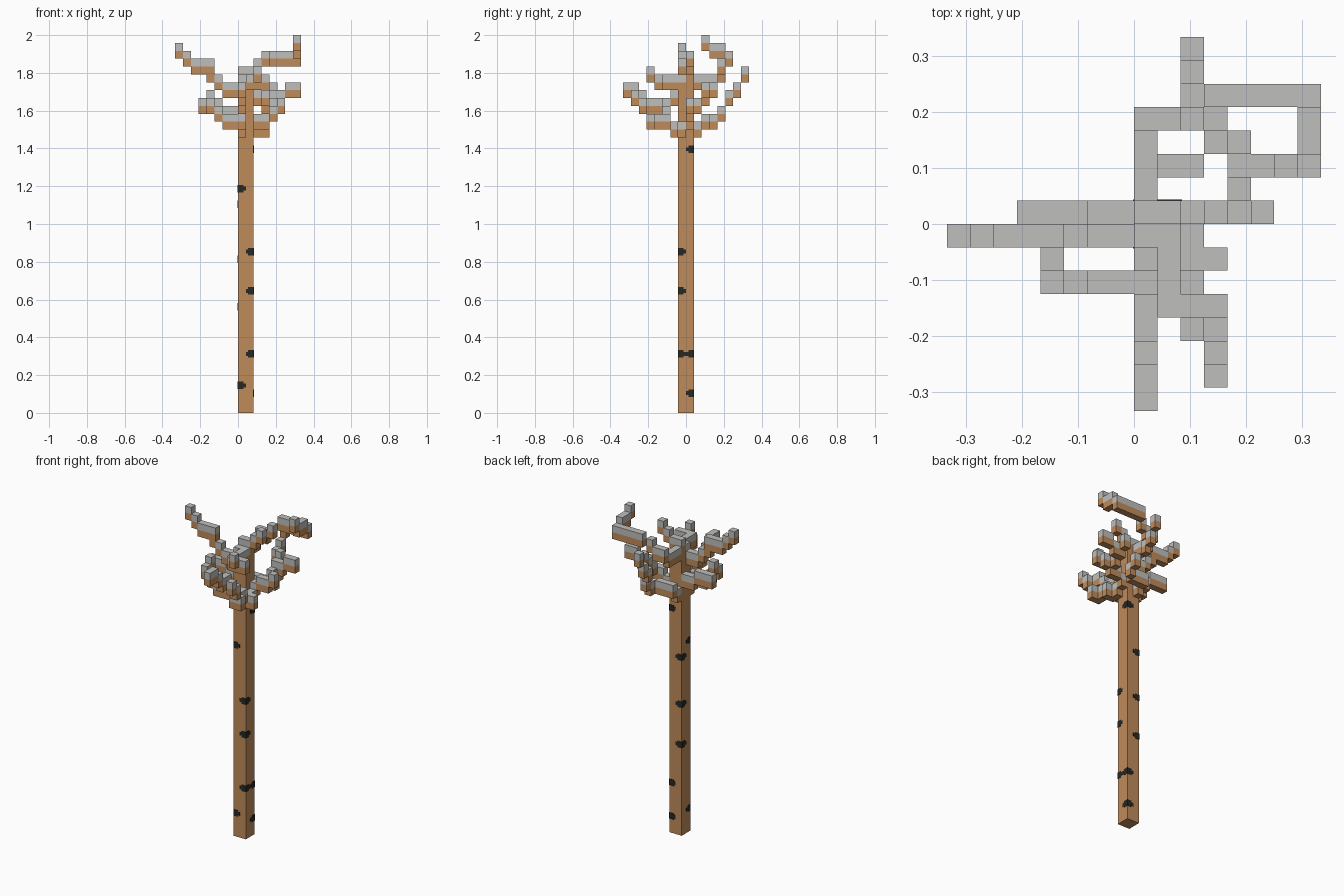
import bpy
import bmesh
from mathutils import Vector

UNIT = 1 / 24  # edge length of one block
DIRECTIONS = {
    "left": Vector((1, 0, 0)),
    "right": Vector((-1, 0, 0)),
    "back": Vector((0, 1, 0)),
    "front": Vector((0, -1, 0)),
    "up": Vector((0, 0, 1)),
}

default_cube = bpy.data.objects.get("Cube")
if default_cube:
    bpy.data.objects.remove(default_cube, do_unlink=True)


def make_material(name, colour):
    material = bpy.data.materials.new(name)
    material.use_nodes = True
    material.diffuse_color = (*colour, 1)
    shader = material.node_tree.nodes["Principled BSDF"]
    shader.inputs["Base Color"].default_value = (*colour, 1)
    return material


bark = make_material("brown bark", (0.52, 0.26, 0.105))
snow = make_material("grey snow", (0.52, 0.52, 0.51))
dark = make_material("dark bark mark", (0.02, 0.02, 0.017))


def make_object(name, builder, material):
    mesh = bpy.data.meshes.new(name)
    builder.to_mesh(mesh)
    builder.free()
    mesh.materials.append(material)
    part = bpy.data.objects.new(name, mesh)
    bpy.context.collection.objects.link(part)


def add_box(builder, low, high):
    """Add a box between two corners given in world units."""
    centre, size = (low + high) / 2, high - low
    for vert in bmesh.ops.create_cube(builder, size=1)["verts"]:
        vert.co = centre + vert.co * size


def make_blocks(name, cells, material):
    """Join grid cells into one solid without faces between neighbours."""
    builder = bmesh.new()
    for cell in sorted(cells):
        low = Vector(cell) * UNIT
        add_box(builder, low, low + Vector.Fill(3, UNIT))
    hidden = []
    for face in builder.faces:
        outside = (face.calc_center_median() + face.normal * UNIT / 2) / UNIT
        if tuple(int(value // 1) for value in outside) in cells:
            hidden.append(face)
    bmesh.ops.delete(builder, geom=hidden, context="FACES")
    bmesh.ops.remove_doubles(builder, verts=builder.verts, dist=UNIT / 100)
    make_object(name, builder, material)


wood = set()


def add_wood(name, cells, material=bark):
    wood.update(cells)
    make_blocks(name, cells, material)


def grow(name, start, steps=""):
    """Grow a branch block by block; a step may combine several directions."""
    tip = Vector(start)
    cells = {start}
    for step in steps.split():
        for direction in step.split("-"):
            tip += DIRECTIONS[direction]
        cells.add(tuple(round(value) for value in tip))
    add_wood(name, cells)


# Trunk
add_wood("trunk", {(x, y, z) for x in (0, 1) for y in (-1, 0) for z in range(42)})

# High branches
grow("high_right_branch", (-1, -1, 40),
     "right right-up right-up up right right right-up right-up")
grow("high_left_branch", (0, 1, 41),
     "back back back-up left left-up left-back-up left left left left "
     "front-up front front-up")
grow("high_front_branch", (1, -2, 41), "front front left left")
grow("high_front_twig", (2, -5, 42))
grow("crown_branch", (0, 0, 42), "left left-up left-up")

# Low branches
grow("low_left_branch", (2, 0, 36),
     "left-up left back-up back-up left left-up left")
grow("low_left_twig", (5, 0, 38))
grow("low_left_back_twig", (4, 3, 40))
grow("low_right_branch", (-1, 0, 37), "right right-up right right")
grow("hooked_right_branch", (0, -2, 35),
     "front-up right right right-up right-up back-up")
grow("back_branch", (0, 1, 35),
     "back-up left left left-back back-up right-back-up-up back-up back-up-up")
grow("front_branch", (0, -4, 38), "front front-up front-up front")
grow("low_front_branch", (2, -1, 35),
     "front front-up front front left front-up-up front-up")
grow("low_front_twig", (3, -2, 35))

# Dark block on the hooked branch
make_blocks("dark_branch_band", {(-1, -3, 36)}, dark) if (-1, -3, 36) not in wood else None

# Snow block on every open piece of wood
make_blocks("snow_cover", {(x, y, z + 1) for x, y, z in wood} - wood, snow)

# Dark bark marks wrapping the trunk edges
LIFT = 0.002
MARK_HEIGHTS = {
    ("right", "front"): (3, 28),
    ("left", "front"): (7, 15, 20),
    ("left", "back"): (2, 7, 33),
    ("right", "back"): (13, 19, 26),
}
marks = bmesh.new()
for (side, end), heights in MARK_HEIGHTS.items():
    outward = DIRECTIONS[side] + DIRECTIONS[end]
    trunk_edge = DIRECTIONS["left"] * UNIT + outward * UNIT
    for height in heights:
        middle = trunk_edge + DIRECTIONS["up"] * (height + 0.5) * UNIT
        for width, tallness in ((1, 0.5), (0.7, 0.95)):
            rise = DIRECTIONS["up"] * tallness * UNIT / 2
            outer = middle + outward * LIFT
            inner = middle - outward * width * UNIT
            low = Vector(map(min, outer, inner)) - rise
            high = Vector(map(max, outer, inner)) + rise
            add_box(marks, low, high)
make_object("bark_marks", marks, dark)
